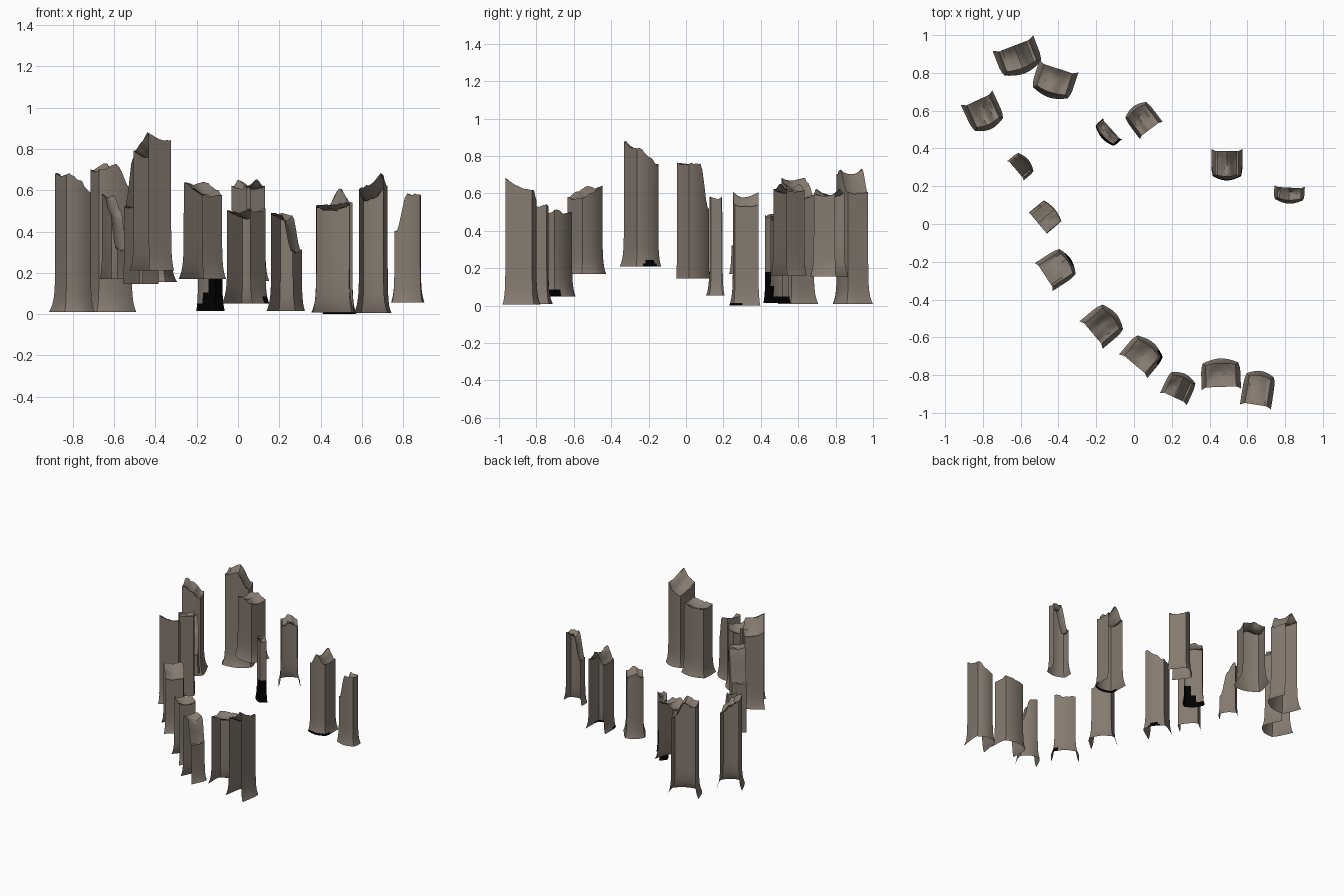
import bpy, bmesh, math, random

if "Cube" in bpy.data.objects:
    bpy.data.objects.remove(bpy.data.objects["Cube"])

random.seed(4)


def material(name, rgb):
    m = bpy.data.materials.new(name)
    m.diffuse_color = (*rgb, 1)
    m.use_nodes = True
    m.node_tree.nodes["Principled BSDF"].inputs["Base Color"].default_value = m.diffuse_color
    return m


STONE = material("weathered stone", (0.235, 0.195, 0.16))
BLACK = material("black base", (0.0, 0.0, 0.0))


def smooth(t):
    t = max(0.0, min(1.0, t))
    return t * t * (3 - 2 * t)


def standing_stone(name, x, y, turn, width, depth, flare, z0, tops,
                   tilt=0.0, sag=0.03, black=None):
    """Hollow stone: rounded back, two side walls, sagging worn roof.
    Local -y is the open side; tops = worn heights at left, middle, right;
    tilt lowers the back of the roof; black(u, v) = height of the dark foot."""
    bm = bmesh.new()
    nu, nv = 10, 6
    hw, hd = width / 2, depth / 2
    left, mid, right = tops

    def top_z(u, v):
        side = left if u < 0 else right
        h = mid + (side - mid) * smooth(abs(u) * 1.15)
        h -= sag * (1 - 0.6 * u * u) * (1 - v * v) + tilt * (v + 1) / 2
        return h + random.uniform(-0.005, 0.005)

    # worn roof
    grid = []
    for j in range(nv + 1):
        v = -1 + 2 * j / nv
        row = []
        for i in range(nu + 1):
            u = -1 + 2 * i / nu
            bulge = 0.012 * (1 - u * u) * (v + 1) / 2
            row.append(bm.verts.new((u * hw, v * hd + bulge, top_z(u, v))))
        grid.append(row)
    for j in range(nv):
        for i in range(nu):
            bm.faces.new((grid[j][i], grid[j][i + 1], grid[j + 1][i + 1], grid[j + 1][i]))

    # three-sided wall, flaring out towards the foot
    rim = [grid[j][0] for j in range(nv + 1)]
    rim += [grid[nv][i] for i in range(1, nu + 1)]
    rim += [grid[j][nu] for j in range(nv - 1, -1, -1)]
    uv = [(r.co.x / hw, max(-1, min(1, r.co.y / hd))) for r in rim]
    levels = [0.34, 0.2, 0.165, 0.13, 0.09, 0.06, 0.035, 0.015, 0.0]
    above = rim
    for n, lv in enumerate(levels):
        ring = []
        f = flare * math.exp(-lv / 0.045)
        for r, (u, v) in zip(rim, uv):
            dx = f * u * abs(u) * (1 - 0.4 * max(0, v) ** 3)
            dy = f * v * ((1 - 0.5 * u * u) if v > 0 else 0.5)
            z = min(z0 + lv, r.co.z - 0.005 * (n + 1))
            ring.append(bm.verts.new((r.co.x + dx, r.co.y + dy, z)))
        for k in range(len(rim) - 1):
            face = bm.faces.new((above[k], above[k + 1], ring[k + 1], ring[k]))
            if black:
                u, v = [(a + b) / 2 for a, b in zip(uv[k], uv[k + 1])]
                if max(p.co.z for p in face.verts) <= z0 + black(u, v):
                    face.material_index = 1
        above = ring
    bmesh.ops.recalc_face_normals(bm, faces=bm.faces)
    bm.normal_update()
    if sum(f.normal.z for f in bm.faces) < 0:
        bmesh.ops.reverse_faces(bm, faces=bm.faces)

    mesh = bpy.data.meshes.new(name)
    bm.to_mesh(mesh)
    bm.free()
    mesh.materials.append(STONE)
    mesh.materials.append(BLACK)
    ob = bpy.data.objects.new(name, mesh)
    bpy.context.collection.objects.link(ob)
    ob.location = (x, y, 0)
    ob.rotation_euler.z = math.radians(turn)
    ob.select_set(True)
    bpy.context.view_layer.objects.active = ob


# dark feet: stepped patch, back edge, small arch, corner spot
def stepped(u, v):
    return 0.17 if u < -0.35 else 0.095 if u < 0.2 else 0.04


def back_edge(u, v):
    return 0.017 if v > 0.5 else 0


def arch(u, v):
    return 0.04 * (1.2 - abs(u)) if v > 0.9 and abs(u) < 0.6 else 0


def corner(u, v):
    return 0.037 if u > 0.65 and v > 0.5 else 0


# name, x, y, turn, width, depth, flare, foot height, worn heights
S = standing_stone
S("north_west_tall_stone", -.615, .89, 201, .17, .115, .03, .01, (.61, .73, .70))
S("north_stone", -.42, .765, 162, .16, .12, .028, .155, (.60, .62, .60))
S("west_outer_stone", -.80, .597, 205, .13, .13, .027, .01, (.59, .65, .68))
S("inner_slab", -.135, .485, 132, .125, .045, .012, .015, (.48, .49, .47), black=stepped)
S("inner_stone", .05, .55, 37, .115, .12, .018, .16, (.62, .65, .62))
S("east_stone", .492, .325, 180, .125, .125, .02, .0, (.54, .61, .52), black=back_edge)
S("east_slab", .822, .165, 177, .125, .055, .018, .055, (.58, .58, .40))
S("west_slab", -.60, .305, -50, .11, .06, .012, .17, (.58, .50, .32))
S("west_block", -.47, .037, -50, .14, .10, .003, .145, (.52, .76, .76), sag=.01)
S("south_west_tall_stone", -.415, -.24, -57, .135, .13, .02, .21, (.79, .83, .88),
  tilt=.035, black=arch)
S("south_west_stone", -.17, -.54, -50, .14, .125, .025, .17, (.64, .61, .58))
S("south_stone", .04, -.70, -40, .145, .115, .025, .05, (.50, .49, .51), black=corner)
S("south_broken_stone", .235, -.87, -25, .115, .105, .02, .015, (.49, .48, .31))
S("south_east_stone", .46, -.805, 2, .16, .115, .024, .008, (.53, .53, .54))
S("south_east_tall_stone", .656, -.885, -9, .118, .145, .024, .005, (.61, .63, .68), tilt=.06)

bpy.ops.object.shade_smooth_by_angle(angle=math.radians(35))
